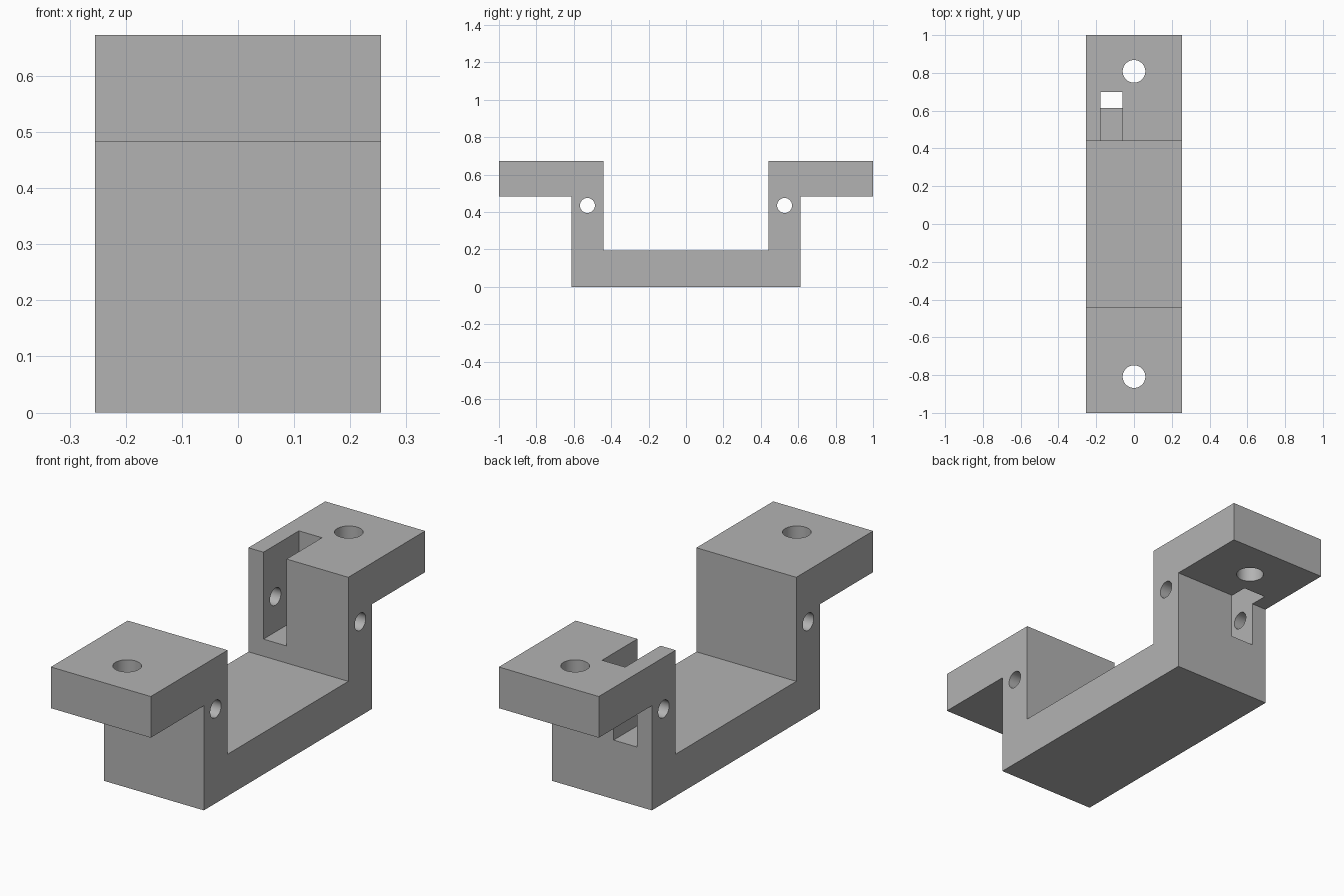
import bpy, bmesh, math
from mathutils import Matrix, Vector

if "Cube" in bpy.data.objects:
    bpy.data.objects.remove(bpy.data.objects["Cube"])

HALF_WIDTH = 0.255
INNER, OUTER = 0.44, 0.613            # wall faces along y
FLOOR, FLANGE, TOP = 0.193, 0.483, 0.673

grey = bpy.data.materials.new("plain_grey")
grey.use_nodes = True
grey.diffuse_color = (0.45, 0.45, 0.45, 1)
grey.node_tree.nodes["Principled BSDF"].inputs["Base Color"].default_value = (0.45, 0.45, 0.45, 1)


def add_object(name, bm):
    bmesh.ops.recalc_face_normals(bm, faces=bm.faces)
    mesh = bpy.data.meshes.new(name)
    bm.to_mesh(mesh)
    bm.free()
    mesh.materials.append(grey)
    obj = bpy.data.objects.new(name, mesh)
    bpy.context.collection.objects.link(obj)
    return obj


def cylinder(name, centre, radius, depth, turn=0):
    bm = bmesh.new()
    bmesh.ops.create_cone(bm, cap_ends=True, segments=48, radius1=radius, radius2=radius,
                          depth=depth,
                          matrix=Matrix.Translation(centre) @ Matrix.Rotation(turn, 4, 'Y'))
    return add_object(name, bm)


def box(name, low, high):
    low, high = Vector(low), Vector(high)
    bm = bmesh.new()
    bmesh.ops.create_cube(bm, size=1, matrix=Matrix.Translation((low + high) / 2)
                          @ Matrix.Diagonal((high - low).to_4d()))
    return add_object(name, bm)


# Bracket: half profile mirrored in y, then extruded across the width
half = [(INNER, FLOOR), (INNER, TOP), (1, TOP), (1, FLANGE), (OUTER, FLANGE), (OUTER, 0)]
outline = half + [(-y, z) for y, z in reversed(half)]
bm = bmesh.new()
side = bm.faces.new([bm.verts.new((-HALF_WIDTH, y, z)) for y, z in outline])
extruded = bmesh.ops.extrude_face_region(bm, geom=[side], use_keep_orig=True)
moved = [v for v in extruded["geom"] if isinstance(v, bmesh.types.BMVert)]
bmesh.ops.translate(bm, verts=moved, vec=(2 * HALF_WIDTH, 0, 0))
bracket = add_object("bracket", bm)

# Mounting holes, cross-pin holes and the slot in the back wall
cutters = [box("slot_cutter", (-0.178, INNER - 0.1, 0.272), (-0.06, 0.698, TOP + 0.1))]
for label, s in (("back", 1), ("front", -1)):
    cutters.append(cylinder(label + "_mounting_hole_cutter", (0, s * 0.808, 0.58), 0.06, 0.6))
    cutters.append(cylinder(label + "_pin_hole_cutter", (0, s * 0.527, 0.435), 0.04, 0.8,
                            math.pi / 2))

bpy.context.view_layer.objects.active = bracket
for cutter in cutters:
    cutter.hide_render = True
    cut = bracket.modifiers.new(cutter.name, 'BOOLEAN')
    cut.operation = 'DIFFERENCE'
    cut.solver = 'EXACT'
    cut.object = cutter
    bpy.ops.object.modifier_apply(modifier=cut.name)
for cutter in cutters:
    bpy.data.objects.remove(cutter)

# Round hole walls, crisp edges
bpy.ops.object.select_all(action='DESELECT')
bracket.select_set(True)
bpy.ops.object.shade_smooth_by_angle(angle=math.radians(30))
